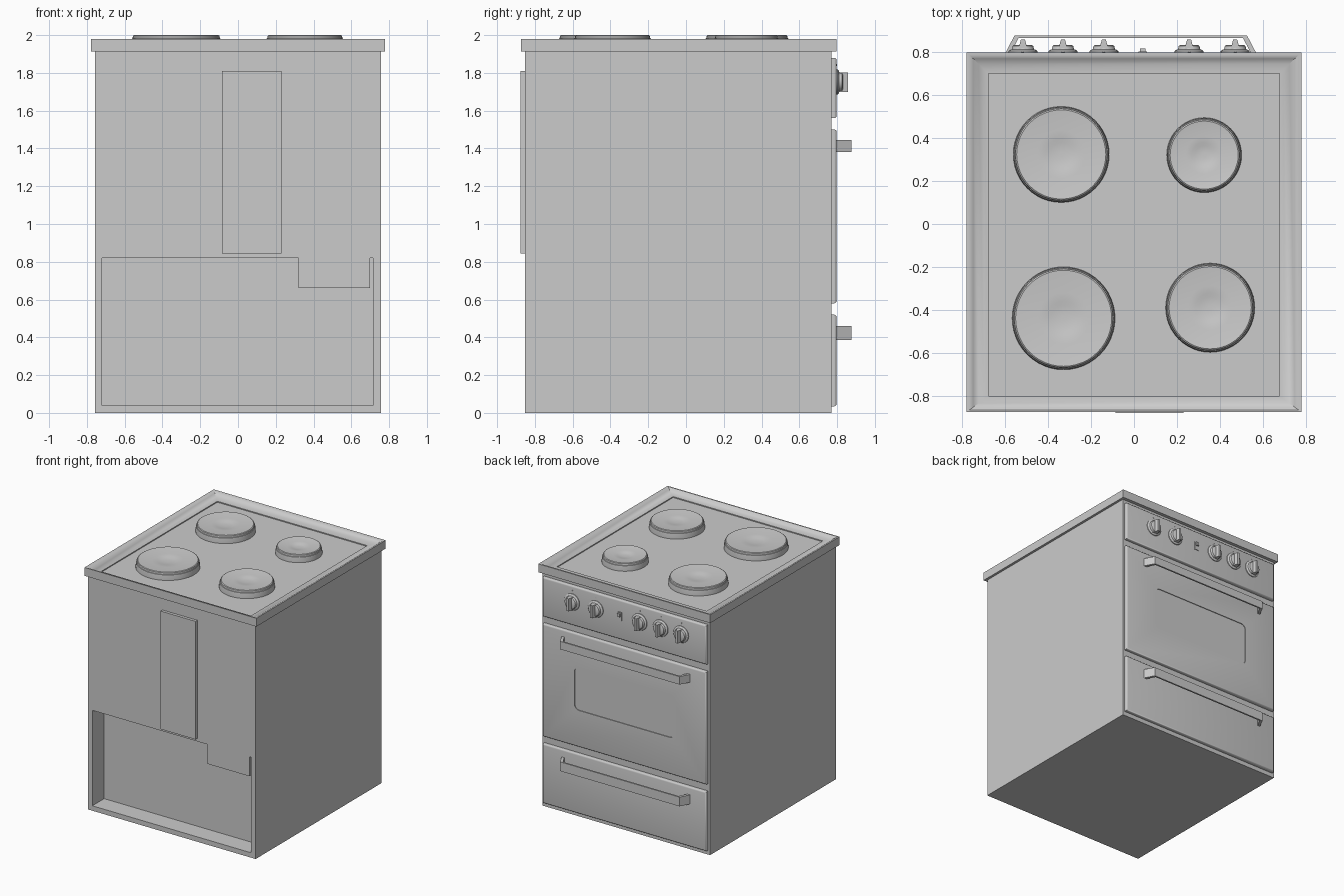
import bpy, bmesh, math
from mathutils import Matrix

if "Cube" in bpy.data.objects:
    bpy.data.objects.remove(bpy.data.objects["Cube"])


def make(name, bm, smooth=False):
    bmesh.ops.recalc_face_normals(bm, faces=bm.faces)
    me = bpy.data.meshes.new(name)
    bm.to_mesh(me)
    bm.free()
    ob = bpy.data.objects.new(name, me)
    bpy.context.collection.objects.link(ob)
    if smooth:
        bpy.ops.object.select_all(action='DESELECT')
        ob.select_set(True)
        bpy.context.view_layer.objects.active = ob
        bpy.ops.object.shade_smooth_by_angle(angle=math.radians(35))
    return ob


def box(name, x0, x1, y0, y1, z0, z1, bevel=0):
    bm = bmesh.new()
    bmesh.ops.create_cube(bm, size=1)
    for v in bm.verts:
        v.co = ((x0 + x1) / 2 + v.co.x * (x1 - x0),
                (y0 + y1) / 2 + v.co.y * (y1 - y0),
                (z0 + z1) / 2 + v.co.z * (z1 - z0))
    if bevel:  # round only the edges around the +y face
        edges = [e for e in bm.edges if any(all(v.co.y > y1 - 1e-5 for v in f.verts)
                                            for f in e.link_faces)]
        bmesh.ops.bevel(bm, geom=edges, offset=bevel, segments=3, profile=0.5,
                        affect='EDGES')
    return make(name, bm, bool(bevel))


def prism(name, pts, axis, a, b):
    """Extrude a 2D outline: axis 'Y' takes (x, z), axis 'Z' takes (x, y)."""
    bm = bmesh.new()
    at = (lambda p, t: (p[0], t, p[1])) if axis == 'Y' else (lambda p, t: (p[0], p[1], t))
    lo = [bm.verts.new(at(p, a)) for p in pts]
    hi = [bm.verts.new(at(p, b)) for p in pts]
    bm.faces.new(lo)
    bm.faces.new(hi)
    n = len(pts)
    for i in range(n):
        j = (i + 1) % n
        bm.faces.new((lo[i], lo[j], hi[j], hi[i]))
    return make(name, bm)


def lathe(name, profile, matrix, n=48):
    """Revolve (radius, height) points about z; ends are capped."""
    bm = bmesh.new()
    rings = [[bm.verts.new((r * math.cos(2 * math.pi * i / n),
                            r * math.sin(2 * math.pi * i / n), h)) for i in range(n)]
             for r, h in profile]
    for p, q in zip(rings, rings[1:]):
        for i in range(n):
            j = (i + 1) % n
            bm.faces.new((p[i], p[j], q[j], q[i]))
    bm.faces.new(rings[0])
    bm.faces.new(rings[-1])
    bmesh.ops.transform(bm, matrix=matrix, verts=bm.verts)
    return make(name, bm, True)


def cut(ob, cutter):
    cutter.hide_render = True
    m = ob.modifiers.new("cut", 'BOOLEAN')
    m.operation, m.solver, m.object = 'DIFFERENCE', 'EXACT', cutter
    bpy.ops.object.select_all(action='DESELECT')
    ob.select_set(True)
    bpy.context.view_layer.objects.active = ob
    bpy.ops.object.modifier_apply(modifier=m.name)
    bpy.data.objects.remove(cutter)


# Body with the open recess on the wall side
body = box("body", -0.757, 0.757, -0.853, 0.77, 0, 1.92)
cut(body, box("recess_cutter", -0.72, 0.715, -1, -0.70, 0.04, 0.82))
box("connection_box", 0.32, 0.70, -0.851, -0.69, 0.66, 0.819)
box("wall_side_plate", -0.085, 0.23, -0.877, -0.85, 0.845, 1.81)

# Cooktop: nested rectangles (inset fraction, z) from underside, over the rim, to the panel
bm = bmesh.new()
rows = [(0, 1.912), (0, 1.98), (0.12, 1.98), (0.3, 1.968), (0.55, 1.954),
        (0.8, 1.948), (1.0, 1.947), (1.0, 1.939)]
outer, inner = (-0.777, 0.777, -0.873, 0.797), (-0.677, 0.677, -0.80, 0.70)
loops = []
for t, z in rows:
    x0, x1, y0, y1 = [o + (i - o) * t for o, i in zip(outer, inner)]
    loops.append([bm.verts.new((x, y, z))
                  for x, y in ((x0, y0), (x1, y0), (x1, y1), (x0, y1))])
for p, q in zip(loops, loops[1:]):
    for i in range(4):
        j = (i + 1) % 4
        bm.faces.new((p[i], p[j], q[j], q[i]))
bm.faces.new(loops[0])
bm.faces.new(loops[-1])
make("cooktop", bm, True)

# Hotplates: flared skirt, rounded lip, slightly dished top with a centre dip
for i, (x, y, r) in enumerate([(-0.338, 0.323, 0.223), (0.326, 0.32, 0.174),
                               (-0.327, -0.438, 0.239), (0.354, -0.389, 0.207)]):
    prof = [(r, 1.937), (r, 1.95), (r - 0.004, 1.982), (r - 0.008, 1.984),
            (r - 0.010, 1.996), (r - 0.016, 2.0), (r * 0.8, 1.997), (r * 0.5, 1.992),
            (r * 0.33, 1.990), (r * 0.25, 1.985), (0.01, 1.984)]
    lathe(f"hotplate_{i + 1}", prof, Matrix.Translation((x, y, 0)))

# Control panel, oven door and drawer
box("control_panel", -0.74, 0.74, 0.765, 0.797, 1.56, 1.88, 0.012)
door = box("oven_door", -0.74, 0.74, 0.765, 0.797, 0.58, 1.50, 0.012)
box("drawer_front", -0.74, 0.74, 0.765, 0.797, 0.035, 0.52, 0.012)

# Rounded window sunk into the door
wx, z0, z1, rad = 0.45, 0.88, 1.23, 0.04
outline = []
for k, (cx, cz) in enumerate([(wx - rad, z1 - rad), (-wx + rad, z1 - rad),
                              (-wx + rad, z0 + rad), (wx - rad, z0 + rad)]):
    for s in range(7):
        a = math.pi / 2 * (k + s / 6)
        outline.append((cx + rad * math.cos(a), cz + rad * math.sin(a)))
cut(door, prism("window_cutter", outline, 'Y', 0.791, 0.85))

# Bracket handles: bar with slanted ends
for name, za, zb in (("oven_handle", 1.38, 1.445), ("drawer_handle", 0.385, 0.46)):
    prism(name, [(-0.60, 0.79), (-0.555, 0.876), (0.525, 0.876), (0.57, 0.79),
                 (0.545, 0.79), (0.507, 0.863), (-0.537, 0.863), (-0.575, 0.79)],
          'Z', za, zb)

# Knobs with grip bars and index marks
for i, x in enumerate((-0.516, -0.33, -0.14, 0.256, 0.47)):
    m = Matrix.Translation((x, 0.795, 1.752)) @ Matrix.Rotation(-math.pi / 2, 4, 'X')
    lathe(f"knob_{i + 1}", [(0.067, 0), (0.067, 0.008), (0.060, 0.014), (0.052, 0.016),
                            (0.048, 0.032), (0.042, 0.036)], m, 32)
    prism(f"knob_grip_{i + 1}", [(x - 0.022, 0.81), (x - 0.009, 0.858),
                                 (x + 0.009, 0.858), (x + 0.022, 0.81)],
          'Z', 1.70, 1.802)
    lathe(f"index_mark_{i + 1}", [(0.006, 0), (0.006, 0.004)],
          Matrix.Translation((x, 0.795, 1.842)) @ Matrix.Rotation(-math.pi / 2, 4, 'X'), 12)

# Rocker switch
box("switch_frame", 0.022, 0.06, 0.79, 0.802, 1.715, 1.785)
box("switch_rocker", 0.029, 0.053, 0.79, 0.815, 1.75, 1.777)
